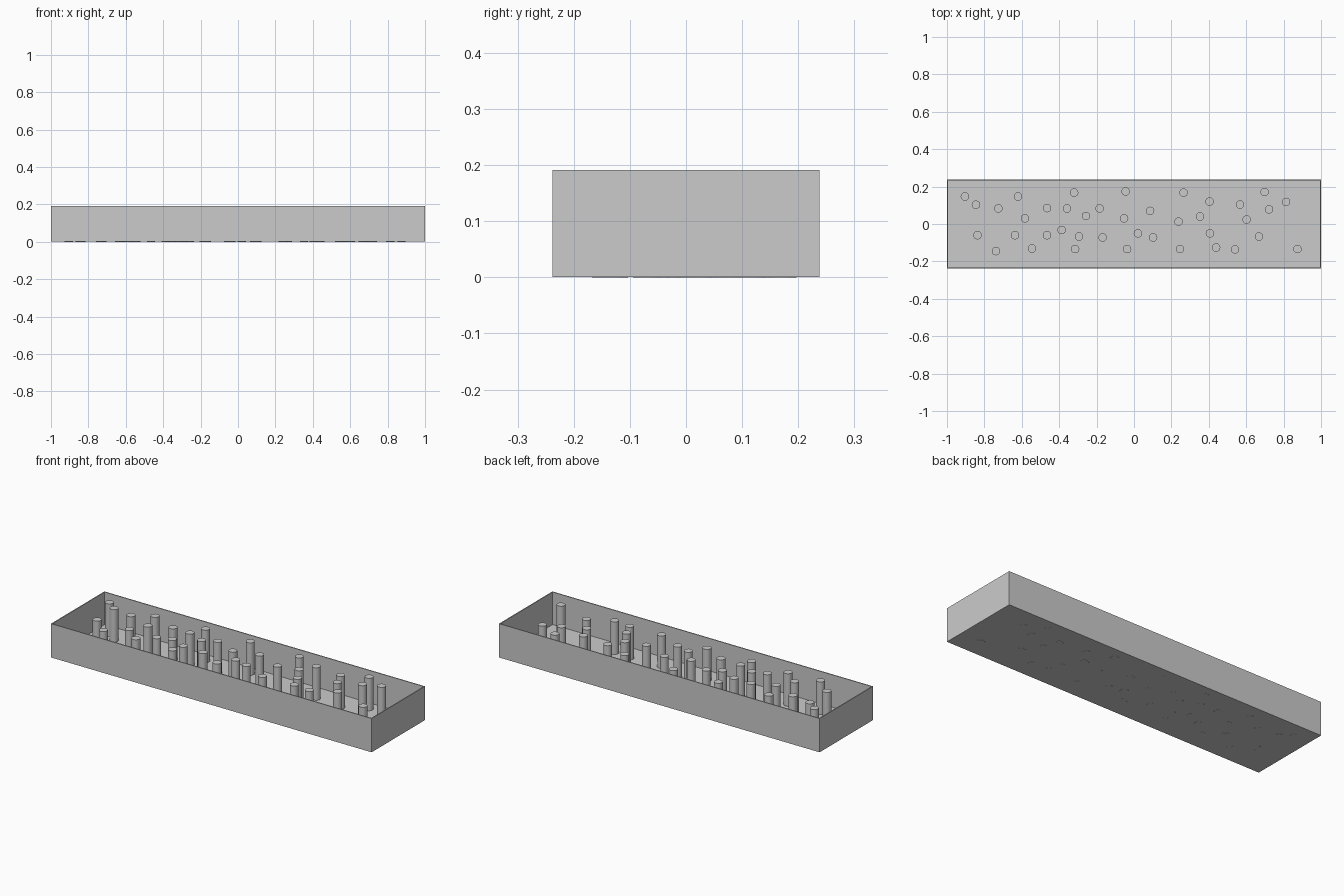
import bpy
import bmesh
from mathutils import Matrix, Vector

LENGTH, WIDTH, HEIGHT = 2.0, 0.476, 0.191
WALL, FLOOR = 0.008, 0.008
PIN_RADIUS = 0.0225
LIFT = 0.0006  # the pin feet sit just under the tray

# Pin centres, in rows of (x, y)
PINS = [
    (-.904, .147), (-.845, .103), (-.725, .083), (-.62, .147), (-.583, .03),
    (-.837, -.06), (-.636, -.06), (-.738, -.145), (-.545, -.131), (-.465, .085),
    (-.358, .083), (-.32, .168), (-.257, .043), (-.184, .083), (-.465, -.06),
    (-.387, -.032), (-.294, -.067), (-.315, -.134), (-.168, -.072), (-.045, .174),
    (-.053, .03), (.021, -.05), (-.037, -.134), (.086, .07), (.102, -.072),
    (.265, .168), (.238, .013), (.353, .04), (.404, .12), (.406, -.05),
    (.246, -.134), (.439, -.126), (.54, -.136), (.567, .104), (.602, .024),
    (.668, -.067), (.698, .171), (.722, .078), (.813, .118), (.874, -.134),
]


def make_material(name, colour):
    material = bpy.data.materials.new(name)
    material.use_nodes = True
    material.diffuse_color = colour
    material.node_tree.nodes["Principled BSDF"].inputs["Base Color"].default_value = colour
    return material


def make_object(name, bm, material):
    mesh = bpy.data.meshes.new(name)
    bm.to_mesh(mesh)
    bm.free()
    mesh.materials.append(material)
    obj = bpy.data.objects.new(name, mesh)
    bpy.context.collection.objects.link(obj)
    return obj


def build_tray(material):
    """Open box: inset the top of a block and push it down to the floor."""
    bm = bmesh.new()
    depth = HEIGHT - LIFT
    size = Matrix.Diagonal((LENGTH, WIDTH, depth, 1))
    place = Matrix.Translation((0, 0, LIFT + depth / 2))
    bmesh.ops.create_cube(bm, size=1, matrix=place @ size)
    top = max(bm.faces, key=lambda f: f.calc_center_median().z)
    bmesh.ops.inset_region(bm, faces=[top], thickness=WALL)
    inner = bmesh.ops.extrude_discrete_faces(bm, faces=[top])["faces"][0]
    bmesh.ops.translate(bm, verts=inner.verts, vec=Vector((0, 0, FLOOR - HEIGHT)))
    return make_object("tray", bm, material)


def build_pin_mesh(material):
    """Round pin through the floor, level with the rim; its foot faces inward."""
    bm = bmesh.new()
    bmesh.ops.create_cone(
        bm, cap_ends=True, segments=24, radius1=PIN_RADIUS, radius2=PIN_RADIUS,
        depth=HEIGHT, matrix=Matrix.Translation((0, 0, HEIGHT / 2)))
    foot = min(bm.faces, key=lambda f: f.calc_center_median().z)
    foot.normal_flip()
    for face in bm.faces:
        face.smooth = len(face.verts) == 4
    for edge in bm.edges:
        if any(len(f.verts) > 4 for f in edge.link_faces):
            edge.smooth = False
    return make_object("pin", bm, material)


default_cube = bpy.data.objects.get("Cube")
if default_cube:
    bpy.data.objects.remove(default_cube, do_unlink=True)

grey = make_material("plain grey", (0.6, 0.6, 0.6, 1))
build_tray(grey)

# One pin, then linked copies at every other position
first_pin = build_pin_mesh(grey)
first_pin.location = (*PINS[0], 0)
for x, y in PINS[1:]:
    pin = first_pin.copy()
    pin.location = (x, y, 0)
    bpy.context.collection.objects.link(pin)
